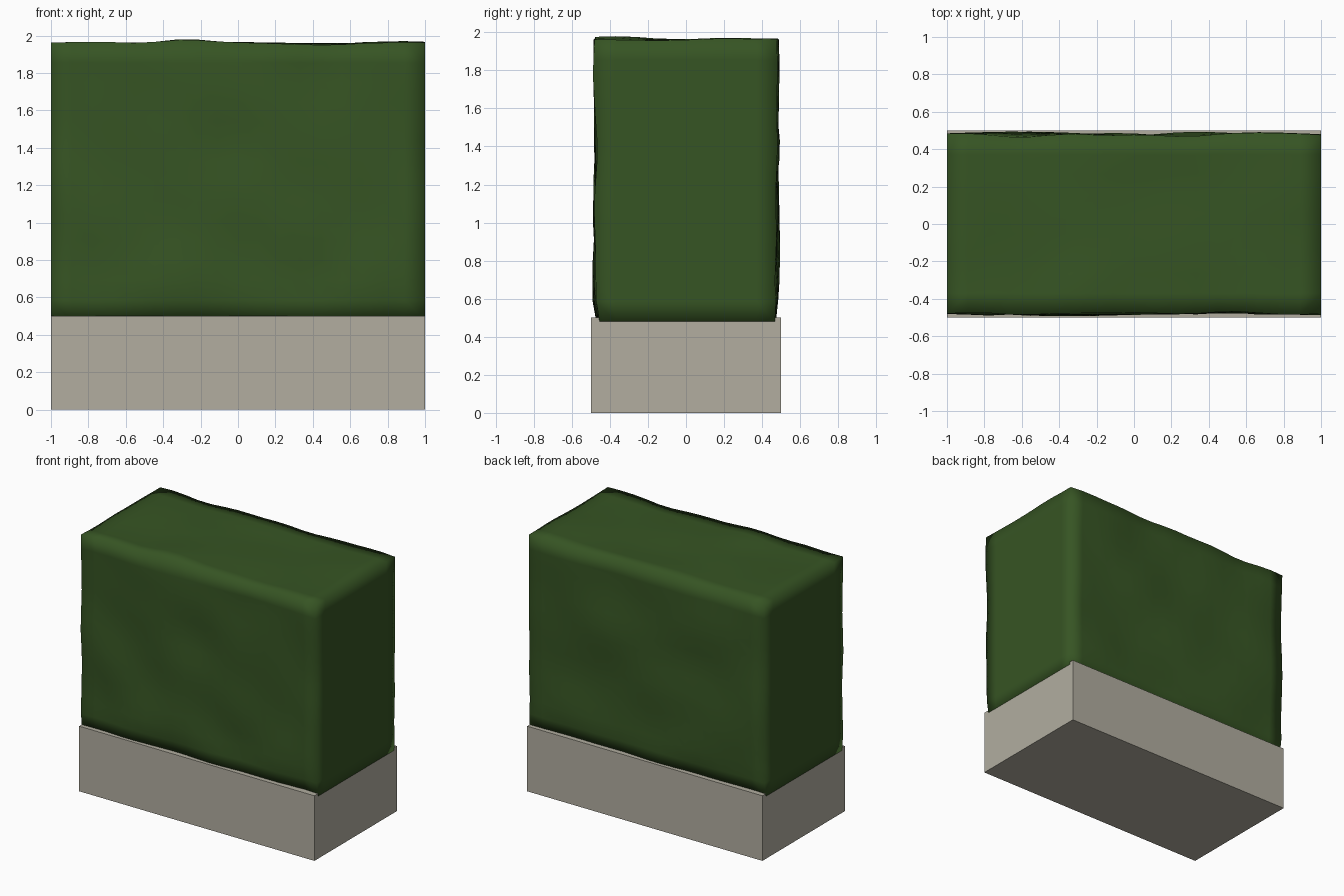
import bpy
import bmesh
from mathutils import Vector, noise

cube = bpy.data.objects.get("Cube")
if cube:
    bpy.data.objects.remove(cube, do_unlink=True)


def make_material(name, color):
    mat = bpy.data.materials.new(name)
    mat.use_nodes = True
    mat.diffuse_color = color
    bsdf = mat.node_tree.nodes["Principled BSDF"]
    bsdf.inputs["Base Color"].default_value = color
    bsdf.inputs["Roughness"].default_value = 0.9
    return mat


def box(name, low, high, mat, cuts=None):
    """Box between two corners, optionally sliced into a grid along each axis."""
    low, high = Vector(low), Vector(high)
    bm = bmesh.new()
    bmesh.ops.create_cube(bm, size=1)
    for v in bm.verts:
        v.co = Vector(l + (c + 0.5) * (h - l) for l, h, c in zip(low, high, v.co))
    for axis, count in enumerate(cuts or ()):
        normal = Vector((0, 0, 0))
        normal[axis] = 1
        for i in range(1, count):
            point = low.lerp(high, i / count)
            bmesh.ops.bisect_plane(bm, geom=bm.verts[:] + bm.edges[:] + bm.faces[:],
                                   plane_co=point, plane_no=normal)
    mesh = bpy.data.meshes.new(name)
    bm.to_mesh(mesh)
    bm.free()
    mesh.materials.append(mat)
    obj = bpy.data.objects.new(name, mesh)
    bpy.context.collection.objects.link(obj)
    return obj


stone = make_material("warm grey stone", (0.445, 0.423, 0.352, 1))
leaf = make_material("hedge green", (0.037, 0.089, 0.017, 1))

# Stone planter base
box("planter_base", (-0.9995, -0.5, 0), (0.9995, 0.5, 0.5), stone)

# Clipped hedge block with flat ends
BOTTOM, TOP, HALF_DEPTH = 0.48, 1.96, 0.477
hedge = box("hedge", (-1, -HALF_DEPTH, BOTTOM), (1, HALF_DEPTH, TOP), leaf, (18, 9, 14))

# Gentle unevenness on the long sides and the top
for v in hedge.data.vertices:
    p = v.co.copy()
    bump = noise.noise(p * 2.7 + Vector((3.1, 7.4, 1.7)))
    if abs(p.y) > HALF_DEPTH - 0.001:
        side = 1 if p.y > 0 else -1
        tuck = 0.015 if p.z < BOTTOM + 0.001 else 0
        v.co.y += side * (0.025 * bump - tuck)
    if p.z > TOP - 0.001:
        rise = 0.02 * max(0, 1 - (p.xy - Vector((-0.3, -0.36))).length / 0.25)
        v.co.z += 0.014 * noise.noise(p * 2.9) + rise

for face in hedge.data.polygons:
    face.use_smooth = True
